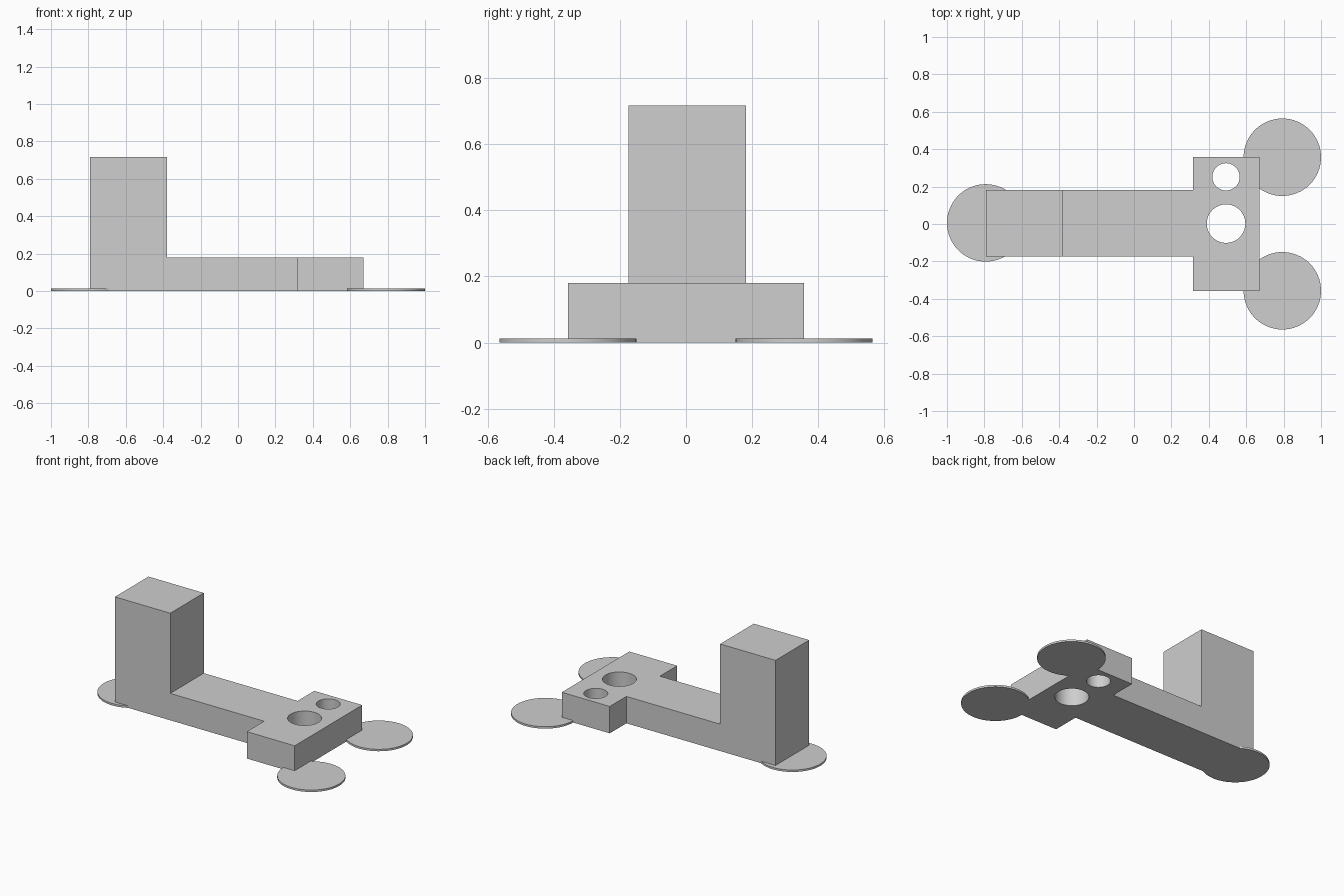
import bpy
import bmesh
from math import radians

cube = bpy.data.objects.get("Cube")
if cube:
    bpy.data.objects.remove(cube, do_unlink=True)

grey = bpy.data.materials.new("light grey")
grey.use_nodes = True
grey.diffuse_color = (0.62, 0.62, 0.62, 1)
grey.node_tree.nodes["Principled BSDF"].inputs["Base Color"].default_value = (0.62, 0.62, 0.62, 1)

BAR_H, POST_H, PAD_H = 0.18, 0.717, 0.013


def cylinder(name, x, y, radius, bottom, top):
    bpy.ops.mesh.primitive_cylinder_add(
        vertices=64, radius=radius, depth=top - bottom,
        location=(x, y, (bottom + top) / 2))
    obj = bpy.context.object
    obj.name = name
    obj.data.materials.append(grey)
    return obj


def smooth(obj):
    bpy.ops.object.select_all(action="DESELECT")
    obj.select_set(True)
    bpy.context.view_layer.objects.active = obj
    bpy.ops.object.shade_smooth_by_angle(angle=radians(30))


def raise_faces(bm, faces, height):
    result = bmesh.ops.extrude_face_region(bm, geom=faces, use_keep_orig=False)["geom"]
    verts = [g for g in result if isinstance(g, bmesh.types.BMVert)]
    bmesh.ops.translate(bm, verts=verts, vec=(0, 0, height))
    return [g for g in result if isinstance(g, bmesh.types.BMFace)]


# Plan of the bracket: post footprint, and bar widening into a cross head
back, step, neck, tip = -0.79, -0.38, 0.315, 0.67
low, high, wing = -0.174, 0.181, 0.357
bm = bmesh.new()


def corner(x, y):
    return bm.verts.new((x, y, 0))


shared_low, shared_high = corner(step, low), corner(step, high)
post = bm.faces.new([corner(back, low), shared_low, shared_high, corner(back, high)])
arm = bm.faces.new([shared_low, corner(neck, low), corner(neck, -wing), corner(tip, -wing),
                    corner(tip, wing), corner(neck, wing), corner(neck, high), shared_high])

# Close the underside, raise everything to bar height, then raise the post
bmesh.ops.duplicate(bm, geom=[post, arm])
tops = raise_faces(bm, [post, arm], BAR_H)
post_top = min(tops, key=lambda f: f.calc_center_median().x)
raise_faces(bm, [post_top], POST_H - BAR_H)
bmesh.ops.remove_doubles(bm, verts=bm.verts, dist=0.0001)
bmesh.ops.recalc_face_normals(bm, faces=bm.faces)
mesh = bpy.data.meshes.new("bracket_body")
bm.to_mesh(mesh)
bm.free()
mesh.materials.append(grey)
body = bpy.data.objects.new("bracket_body", mesh)
bpy.context.collection.objects.link(body)

# Through holes in the head
for name, y, radius in (("large_hole", 0.002, 0.103), ("small_hole", 0.252, 0.073)):
    cutter = cylinder(name + "_cutter", 0.492, y, radius, -0.1, 0.3)
    cutter.hide_render = True
    cut = body.modifiers.new(name, "BOOLEAN")
    cut.operation = "DIFFERENCE"
    cut.solver = "EXACT"
    cut.object = cutter
    bpy.context.view_layer.objects.active = body
    bpy.ops.object.modifier_apply(modifier=cut.name)
    bpy.data.objects.remove(cutter, do_unlink=True)
smooth(body)

# Thin round pads at the corners of the base
for name, x, y in (("post_pad", -0.793, 0.006),
                   ("head_pad_front", 0.793, -0.357),
                   ("head_pad_back", 0.793, 0.357)):
    smooth(cylinder(name, x, y, 0.207, 0, PAD_H))
